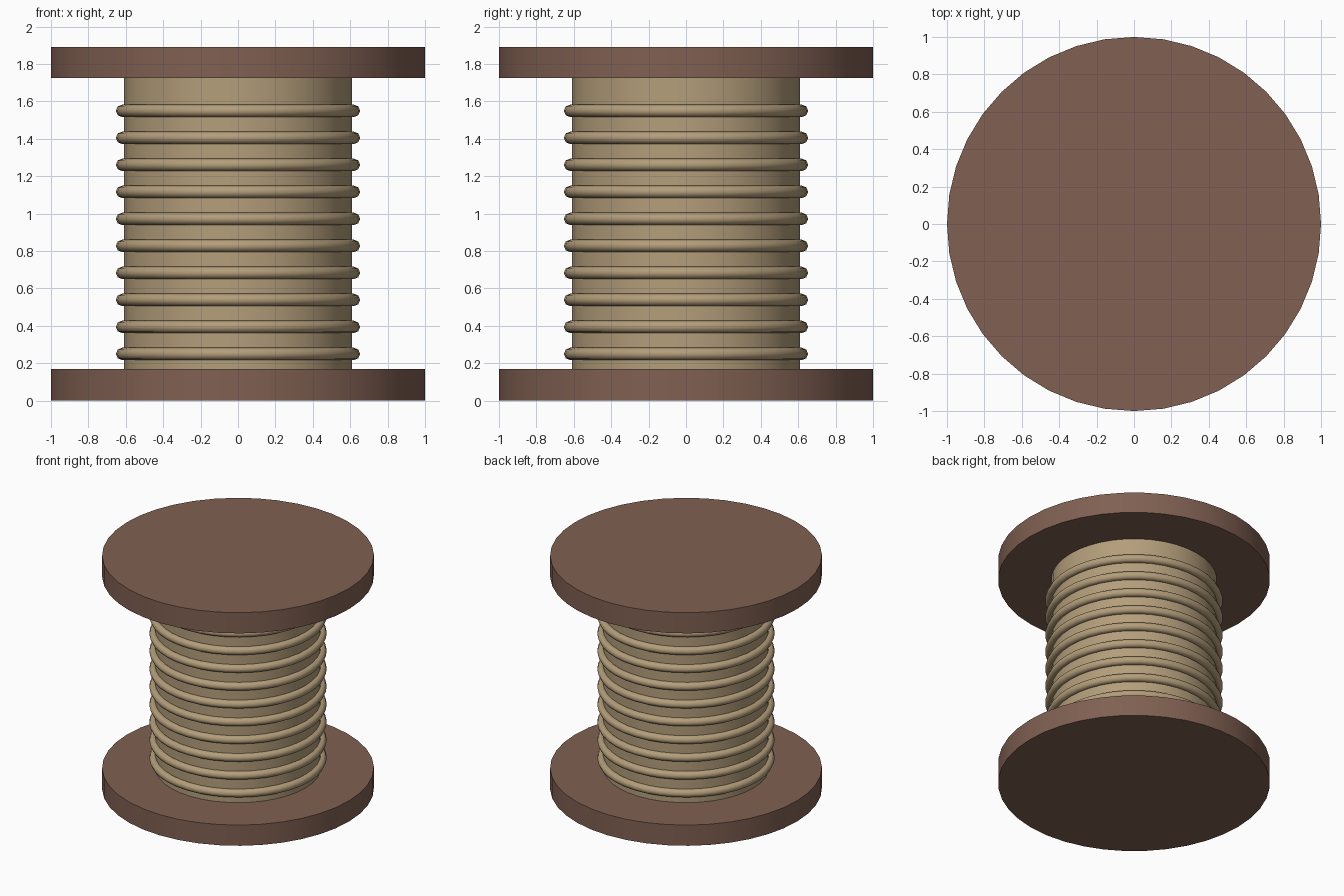
import bpy
import math

cube = bpy.data.objects.get("Cube")
if cube:
    bpy.data.objects.remove(cube, do_unlink=True)

SIDES = 40
FLANGE_R, FLANGE_H = 1.0, 0.168
CORE_R, TOTAL_H = 0.61, 1.892
COILS, COIL_LOW, COIL_STEP = 10, 0.25, 0.1444


def make_material(name, srgb):
    """Flat material from an sRGB triple, stored as linear."""
    linear = [((c / 255 + 0.055) / 1.055) ** 2.4 for c in srgb]
    mat = bpy.data.materials.new(name)
    mat.use_nodes = True
    mat.diffuse_color = (*linear, 1)
    bsdf = mat.node_tree.nodes["Principled BSDF"]
    bsdf.inputs["Base Color"].default_value = (*linear, 1)
    bsdf.inputs["Roughness"].default_value = 0.8
    return mat


def finish(name, mat):
    """Name, colour and smooth the object just added."""
    obj = bpy.context.object
    obj.name = name
    obj.data.materials.append(mat)
    bpy.ops.object.shade_smooth_by_angle(angle=math.radians(50))
    return obj


def disc(name, radius, z_low, z_high, mat):
    bpy.ops.mesh.primitive_cylinder_add(
        vertices=SIDES, radius=radius, depth=z_high - z_low,
        location=(0, 0, (z_low + z_high) / 2))
    return finish(name, mat)


wood = make_material("brown wood", (128, 96, 82))
rope = make_material("tan rope", (180, 158, 123))

# End flanges
disc("bottom_flange", FLANGE_R, 0, FLANGE_H, wood)
disc("top_flange", FLANGE_R, TOTAL_H - FLANGE_H, TOTAL_H, wood)

# Wound core between the flanges
disc("core", CORE_R, FLANGE_H, TOTAL_H - FLANGE_H, rope)

# Raised rope coils
for i in range(COILS):
    bpy.ops.mesh.primitive_torus_add(
        major_segments=SIDES, minor_segments=8,
        major_radius=0.62, minor_radius=0.033,
        location=(0, 0, COIL_LOW + i * COIL_STEP))
    finish(f"rope_coil_{i + 1}", rope)
